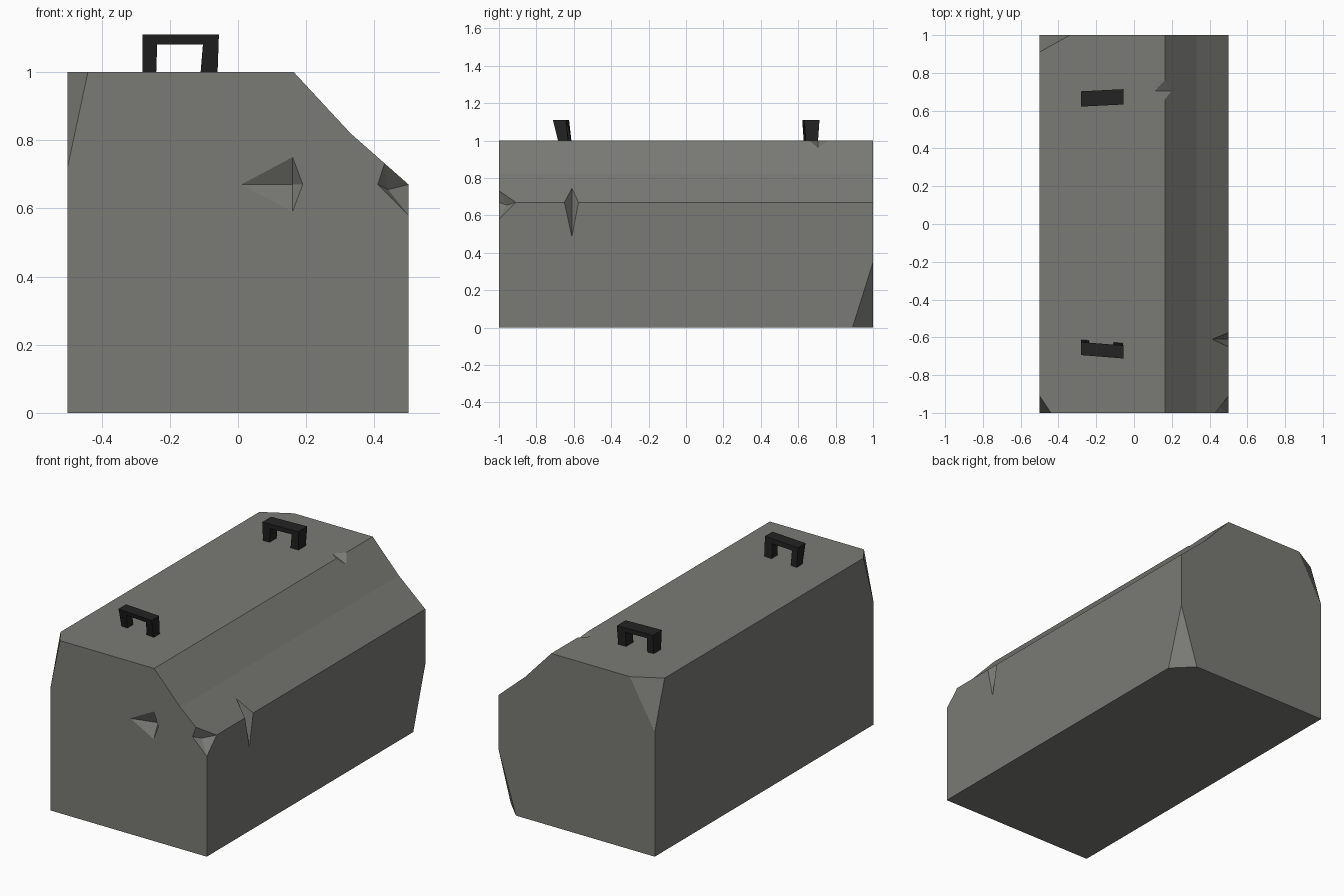
import bpy, bmesh
from mathutils import Vector

if "Cube" in bpy.data.objects:
    bpy.data.objects.remove(bpy.data.objects["Cube"])


def material(name, rgb):
    m = bpy.data.materials.new(name)
    m.diffuse_color = (*rgb, 1)
    m.use_nodes = True
    m.node_tree.nodes["Principled BSDF"].inputs["Base Color"].default_value = m.diffuse_color
    return m


stone = material("weathered grey", (0.195, 0.195, 0.18))
iron = material("black iron", (0.017, 0.017, 0.017))


def make_object(name, bm, mat):
    bmesh.ops.recalc_face_normals(bm, faces=bm.faces[:])
    mesh = bpy.data.meshes.new(name)
    bm.to_mesh(mesh)
    bm.free()
    mesh.materials.append(mat)
    ob = bpy.data.objects.new(name, mesh)
    bpy.context.collection.objects.link(ob)
    return ob


def extrude_profile(profile, y0, y1):
    """Solid from an x-z outline, spanning y0 to y1."""
    bm = bmesh.new()
    face = bm.faces.new([bm.verts.new((x, y0, z)) for x, z in profile])
    out = bmesh.ops.extrude_face_region(bm, geom=[face])
    moved = [g for g in out["geom"] if isinstance(g, bmesh.types.BMVert)]
    bmesh.ops.translate(bm, verts=moved, vec=(0, y1 - y0, 0))
    return bm


# Long body with a sloped shoulder on the right
body_bm = extrude_profile([(-0.5, 0), (0.5, 0), (0.5, 0.67), (0.33, 0.82),
                           (0.163, 1), (-0.5, 1)], -1, 1)

# Broken-off corners: corner point and how far the cut reaches along each axis
for corner, reach in [((-0.5, -1, 1), (0.06, 0.09, -0.28)),
                      ((-0.5, 1, 1), (0.16, -0.09, -0.28)),
                      ((0.5, 1, 0), (-0.11, -0.11, 0.35))]:
    cut = bmesh.ops.bisect_plane(
        body_bm, geom=body_bm.verts[:] + body_bm.edges[:] + body_bm.faces[:],
        plane_co=Vector(corner) + Vector((reach[0], 0, 0)),
        plane_no=Vector([-1 / r for r in reach]).normalized(), clear_outer=True)
    edges = [g for g in cut["geom_cut"] if isinstance(g, bmesh.types.BMEdge)]
    bmesh.ops.edgenet_fill(body_bm, edges=edges)
body = make_object("body", body_bm, stone)

# Chips and dents: convex cutters, last point of each lies outside the body
chips = {
    "corner_chip": [(0.43, -1, 0.732), (0.41, -1, 0.67), (0.5, -1, 0.58),
                    (0.5, -0.91, 0.67), (0.44, -0.96, 0.655), (0.51, -1.01, 0.68)],
    "side_edge_chip": [(0.415, -0.61, 0.745), (0.5, -0.61, 0.485), (0.5, -0.65, 0.67),
                       (0.5, -0.575, 0.67), (0.51, -0.61, 0.68)],
    "top_edge_chip": [(0.11, 0.705, 1), (0.2, 0.705, 0.96), (0.163, 0.76, 1),
                      (0.163, 0.66, 1), (0.17, 0.705, 1.01)],
    "front_dent": [(0.01, -1, 0.67), (0.16, -1, 0.75), (0.19, -1, 0.67),
                   (0.16, -1, 0.59), (0.16, -0.96, 0.67), (0.13, -1.02, 0.67)],
}
for name, points in chips.items():
    bm = bmesh.new()
    bmesh.ops.convex_hull(bm, input=[bm.verts.new(p) for p in points])
    cutter = make_object(name, bm, stone)
    cutter.hide_render = True
    mod = body.modifiers.new(name, "BOOLEAN")
    mod.operation, mod.solver, mod.object = "DIFFERENCE", "EXACT", cutter
    bpy.context.view_layer.objects.active = body
    bpy.ops.object.modifier_apply(modifier=mod.name)
    bpy.data.objects.remove(cutter, do_unlink=True)

# Bent U-shaped handles: lean tilts the top in y, twist skews y along x
U_SHAPE = [(-0.28, 0.995), (-0.24, 0.995), (-0.237, 1.08), (-0.103, 1.08),
           (-0.11, 0.995), (-0.06, 0.995), (-0.056, 1.11), (-0.28, 1.11)]
for name, y0, y1, lean, twist in [("front_handle", -0.675, -0.622, -0.18, -0.08),
                                  ("back_handle", 0.635, 0.70, 0.0, 0.05)]:
    bm = extrude_profile(U_SHAPE, y0, y1)
    for v in bm.verts:
        v.co.y += lean * (v.co.z - 1) + twist * (v.co.x + 0.17)
        if v.co.z > 1.1:   # bar flares slightly towards the top
            v.co.y += 0.008 if v.co.y > (y0 + y1) / 2 + lean * 0.11 else -0.008
    make_object(name, bm, iron)
